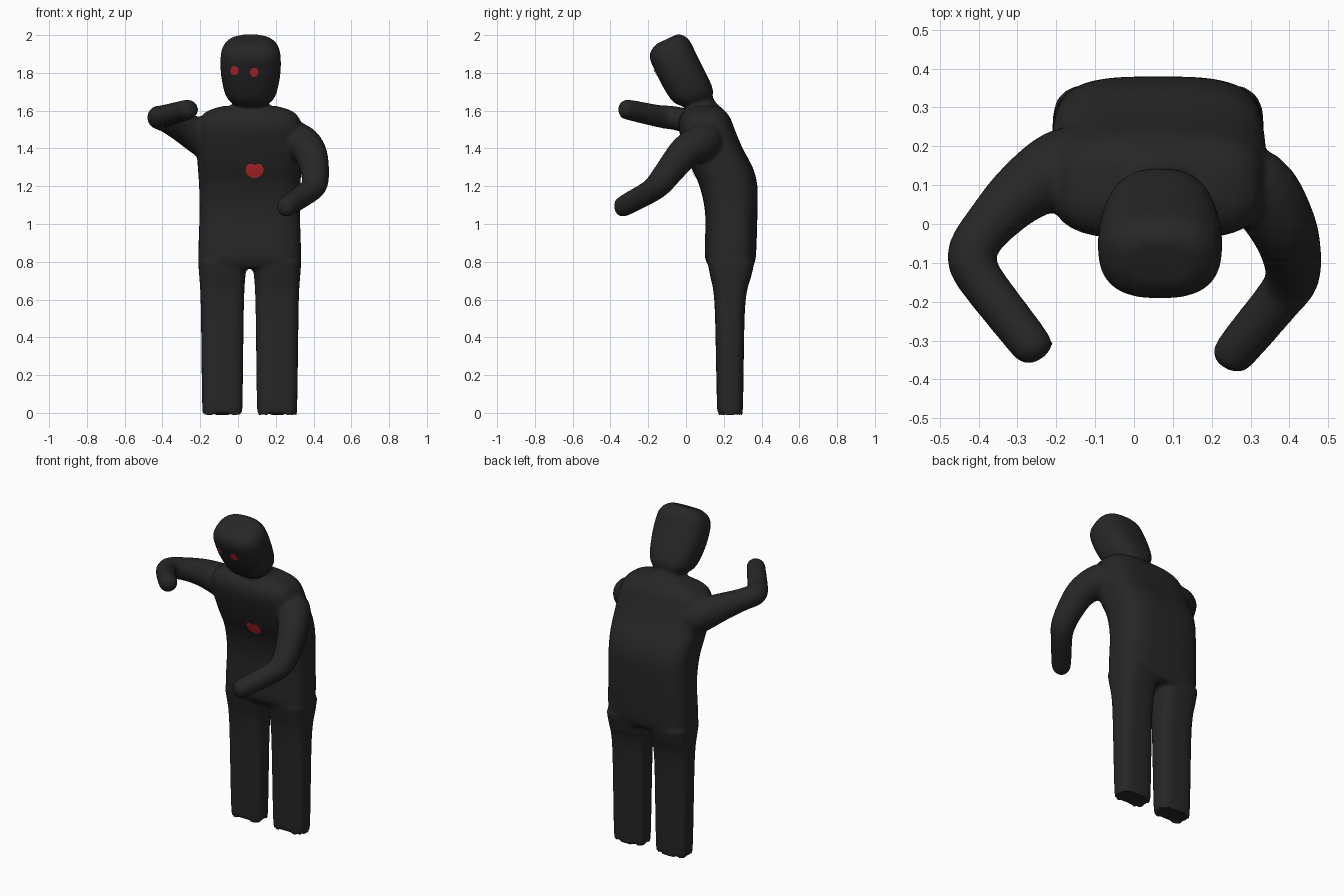
import bpy, bmesh, math
from mathutils import Vector
from mathutils.bvhtree import BVHTree

if "Cube" in bpy.data.objects:
    bpy.data.objects.remove(bpy.data.objects["Cube"])

X, Z = Vector((1, 0, 0)), Vector((0, 0, 1))


def material(name, rgb):
    m = bpy.data.materials.new(name)
    m.diffuse_color = (*rgb, 1)
    m.use_nodes = True
    m.node_tree.nodes["Principled BSDF"].inputs["Base Color"].default_value = m.diffuse_color
    return m


def smooth_sections(sections, steps=4):
    """Extra in-between sections along a Catmull-Rom curve."""
    vals = [Vector((*c, ru, rv)) for c, ru, rv in sections]
    out = []
    for i in range(len(vals) - 1):
        b, c = vals[i], vals[i + 1]
        a, d = vals[max(i - 1, 0)], vals[min(i + 2, len(vals) - 1)]
        for s in range(steps):
            t = s / steps
            out.append(b + (c - a) * (.5 * t) + (a * 2 - b * 5 + c * 4 - d) * (.5 * t * t)
                       + (b * 3 - a - c * 3 + d) * (.5 * t ** 3))
    out.append(vals[-1])
    return [(Vector(w[:3]), w[3], w[4]) for w in out]


def loft(bm, sections, ref=X, normal=None, n=2.0, sides=40):
    """Closed loft through superellipse sections (centre, ru, rv)."""
    sections = smooth_sections(sections)
    rings = []
    for i, (c, ru, rv) in enumerate(sections):
        a = sections[max(i - 1, 0)][0]
        b = sections[min(i + 1, len(sections) - 1)][0]
        d = normal or (b - a).normalized()
        u = (ref - d * ref.dot(d)).normalized()
        v = d.cross(u)
        ring = []
        for k in range(sides):
            t = 2 * math.pi * k / sides
            cu, sv = math.cos(t), math.sin(t)
            p = math.copysign(abs(cu) ** (2 / n), cu) * ru
            q = math.copysign(abs(sv) ** (2 / n), sv) * rv
            ring.append(bm.verts.new(c + u * p + v * q))
        rings.append(ring)
    for r, s in zip(rings, rings[1:]):
        for k in range(sides):
            j = (k + 1) % sides
            bm.faces.new((r[k], r[j], s[j], s[k]))
    bm.faces.new(rings[0][::-1])
    bm.faces.new(rings[-1])


def finish(bm, name, mat):
    me = bpy.data.meshes.new(name)
    bm.to_mesh(me)
    bm.free()
    for f in me.polygons:
        f.use_smooth = True
    me.materials.append(mat)
    ob = bpy.data.objects.new(name, me)
    bpy.context.collection.objects.link(ob)
    return ob


dark = material("dark", (0.02, 0.02, 0.02))
red = material("red", (0.6, 0.025, 0.03))
bm = bmesh.new()

# Torso: z, y centre, half width, half depth
torso = [(.765, .24, .25, .11), (.79, .237, .264, .124), (.84, .235, .272, .136),
         (1.05, .24, .266, .138), (1.2, .225, .268, .153), (1.3, .19, .275, .163),
         (1.4, .145, .28, .155), (1.5, .11, .278, .148), (1.56, .10, .262, .135),
         (1.6, .10, .22, .105), (1.625, .105, .14, .07)]
loft(bm, [(Vector((.062, y, z)), rx, ry) for z, y, rx, ry in torso], normal=Z, n=3.2)

# Legs, mirrored about the body's middle
leg = [(0, .233, .095, .055), (.02, .233, .106, .068), (.5, .232, .113, .078),
       (.65, .234, .117, .09), (.72, .237, .122, .108), (.8, .238, .128, .125)]
for side in (-1, 1):
    loft(bm, [(Vector((.062 + side * .145, y, z)), rx, ry) for z, y, rx, ry in leg],
         normal=Z, n=3.2)

# Neck
loft(bm, [(Vector((.066, .11, 1.57)), .11, .085), (Vector((.066, .085, 1.64)), .09, .065),
          (Vector((.066, .05, 1.72)), .09, .065)])

# Head, leaning forward: distance up its axis, back offset, half width, half depth
lean = math.radians(25)
up = Vector((0, -math.sin(lean), math.cos(lean)))
back = Vector((0, math.cos(lean), math.sin(lean)))
middle = Vector((.067, -.025, 1.815))
head = [(-.205, .02, .075, .055), (-.178, .015, .108, .088), (-.13, .0, .136, .112),
        (-.03, -.008, .156, .118), (.06, -.01, .16, .118), (.12, -.01, .152, .116),
        (.158, -.007, .127, .098), (.181, 0, .085, .062)]
loft(bm, [(middle + up * t + back * f, rx, ry) for t, f, rx, ry in head], normal=up, n=2.6)

# Arms: x, y, z, radius along each bent path
raised_arm = [(-.1, .15, 1.41, .1), (-.185, .145, 1.455, .1), (-.29, .08, 1.51, .081),
              (-.37, 0, 1.545, .066), (-.41, -.055, 1.56, .063), (-.417, -.095, 1.565, .063),
              (-.39, -.15, 1.572, .059), (-.27, -.305, 1.605, .054),
              (-.253, -.333, 1.612, .045), (-.244, -.348, 1.615, .024)]
lowered_arm = [(.22, .12, 1.45, .09), (.315, .095, 1.44, .098), (.38, 0, 1.385, .088),
               (.406, -.08, 1.29, .077), (.406, -.14, 1.215, .07), (.375, -.19, 1.172, .062),
               (.268, -.32, 1.10, .056), (.245, -.352, 1.08, .046), (.236, -.367, 1.074, .024)]
for arm in (raised_arm, lowered_arm):
    loft(bm, [(Vector((x, y, z)), r, r) for x, y, z, r in arm], ref=Z, sides=24)

# Fuse all parts into one soft skin
bmesh.ops.recalc_face_normals(bm, faces=bm.faces)
body = finish(bm, "body", dark)
rm = body.modifiers.new("fuse", 'REMESH')
rm.mode = 'VOXEL'
rm.voxel_size = .011
rm.use_smooth_shade = True
sm = body.modifiers.new("soften", 'SMOOTH')
sm.factor = .5
sm.iterations = 8
bpy.context.view_layer.update()
surface = BVHTree.FromObject(body, bpy.context.evaluated_depsgraph_get())


def patch(name, x, z, outline):
    """Thin red patch laid on the front of the body."""
    bm = bmesh.new()

    def place(p, q):
        hit = surface.ray_cast(Vector((x + p, -2, z + q)), Vector((0, 1, 0)))[0]
        return bm.verts.new(hit + Vector((0, -.004, 0)))
    rings = [[place(p * s, q * s) for p, q in outline] for s in (1, .66, .33)]
    centre = place(0, 0)
    n = len(outline)
    for k in range(n):
        j = (k + 1) % n
        for r, t in zip(rings, rings[1:]):
            bm.faces.new((r[k], r[j], t[j], t[k]))
        bm.faces.new((rings[-1][k], rings[-1][j], centre))
    finish(bm, name, red)


# Eyes and the notched chest mark
angles = [2 * math.pi * k / 32 for k in range(32)]
disc = [(.022 * math.cos(a), .024 * math.sin(a)) for a in angles]
patch("left_eye", -.018, 1.812, disc)
patch("right_eye", .086, 1.803, disc)
mark = []
for a in angles:
    r = .047 * (1 - .42 * math.exp(-((a - math.pi / 2) / .5) ** 2))
    mark.append((r * math.cos(a), r * .92 * math.sin(a)))
patch("chest_mark", .088, 1.287, mark)
